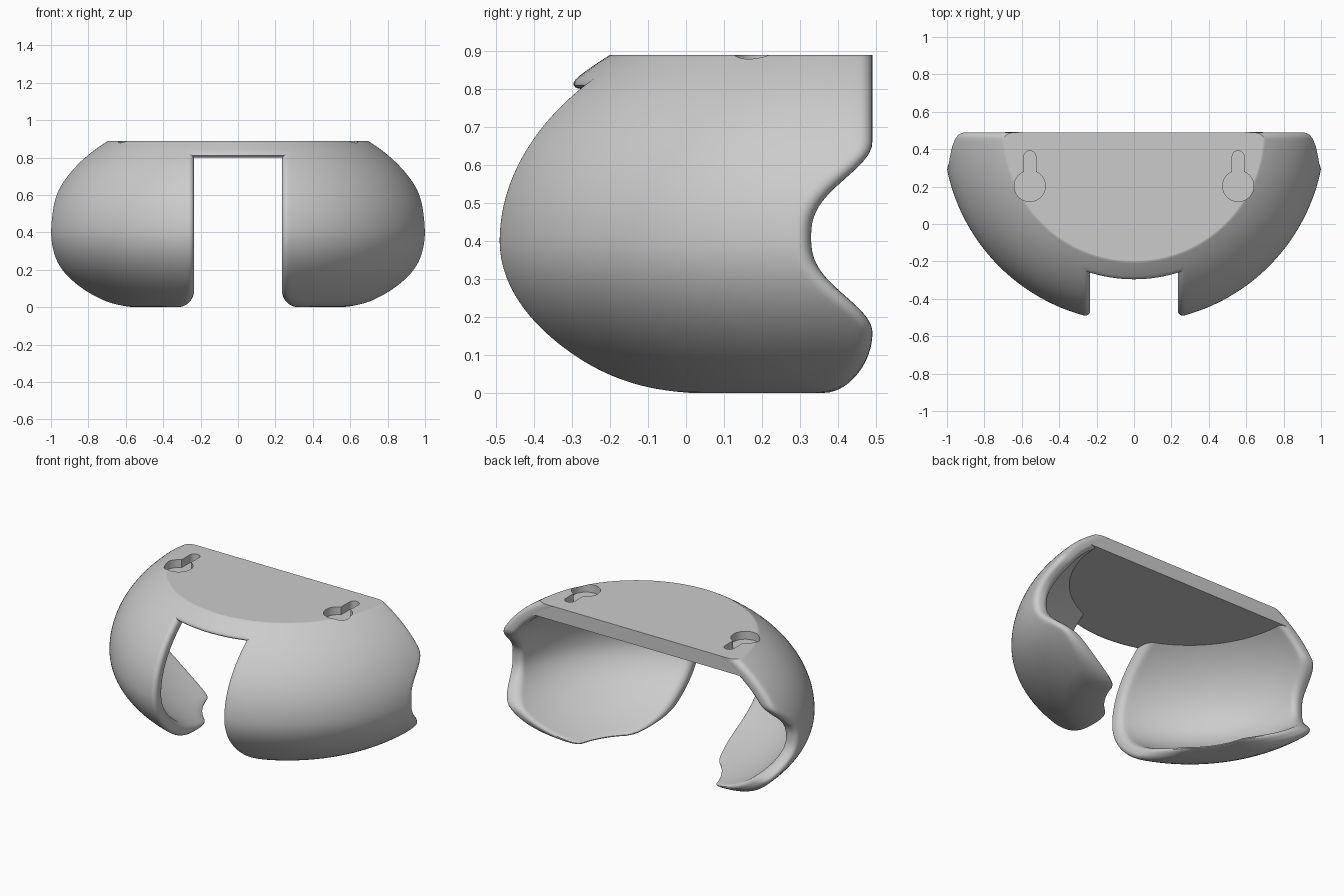
import bpy, bmesh, math
from math import sin, cos, pi, sqrt, asin, radians

cube = bpy.data.objects.get("Cube")
if cube:
    bpy.data.objects.remove(cube, do_unlink=True)

CY = 0.495                    # dome axis
TOP, MID, LINTEL = 0.89, 0.40, 0.80
WIDE, UP, DOWN = 1.02, 0.669, 0.519
GAP, CORNER = 0.235, 0.09     # half width of the front opening
BACK, THICK, ROUND = 0.49, 0.085, 0.034

grey = bpy.data.materials.new("plain_grey")
grey.use_nodes = True
grey.diffuse_color = (0.6, 0.6, 0.6, 1)
grey.node_tree.nodes["Principled BSDF"].inputs["Base Color"].default_value = (0.6, 0.6, 0.6, 1)


def radius(z):
    b = UP if z > MID else DOWN
    return WIDE * sqrt(1 - ((z - MID) / b) ** 2)


def wall_radius(z, depth):
    """Radius at a given depth under the dome skin, measured along its normal."""
    b = UP if z > MID else DOWN
    r = radius(z)
    slope = ((z - MID) / b ** 2) / (r / WIDE ** 2)
    return r - depth * sqrt(1 + slope * slope)


def front_edge(z, e):
    if z >= CORNER:
        return GAP + e
    return GAP + CORNER - sqrt(max(0, (CORNER - e) ** 2 - (CORNER - z) ** 2))


def back_curve(z):
    t = min(1, abs(z - 0.41) / 0.25)
    return 0.32 + (BACK - 0.32) * sin(pi / 2 * t ** 1.3) ** 2


def back_edge(z, e):
    if z < 0.16:              # rounded lower corner
        k = (0.16 - z) / (0.16 - e)
        return 0.32 + (0.17 - e) * sqrt(max(0, 1 - k * k))
    slope = (back_curve(z + 0.002) - back_curve(z - 0.002)) / 0.004
    return back_curve(z) - e * sqrt(1 + slope * slope)


LOW, HIGH, MIDDLE, SIDE = 64, 8, 8, 48


def wall_point(i, j, e, depth):
    if i <= LOW:
        z = e + LINTEL * (i / LOW) ** 1.4
    else:
        z = LINTEL + e + (TOP - LINTEL - e) * (i - LOW) / HIGH
    r, skin = wall_radius(z, depth), radius(z)
    a = asin(front_edge(z, e) / r)
    if j < MIDDLE:
        phi = a * j / MIDDLE
    else:
        end = pi / 2 - asin((CY - back_edge(z, e)) / skin)
        phi = a + (end - a) * (j - MIDDLE) / SIDE
    return (r * sin(phi), CY - r * cos(phi), z)


def finish(name, bm):
    bmesh.ops.recalc_face_normals(bm, faces=bm.faces)
    mesh = bpy.data.meshes.new(name)
    bm.to_mesh(mesh)
    bm.free()
    mesh.materials.append(grey)
    obj = bpy.data.objects.new(name, mesh)
    bpy.context.collection.objects.link(obj)
    return obj


def apply(obj, kind, **settings):
    mod = obj.modifiers.new(kind.lower(), kind)
    for key, value in settings.items():
        setattr(mod, key, value)
    bpy.context.view_layer.objects.active = obj
    bpy.ops.object.modifier_apply(modifier=mod.name)


# Curved wall: outer skin, rounded rim and inner skin share one grid
bm = bmesh.new()
cells = [(i, j) for i in range(LOW + HIGH) for j in range(MIDDLE + SIDE)
         if j >= MIDDLE or i >= LOW]
edges = {}
for i, j in cells:
    loop = [(i, j), (i, j + 1), (i + 1, j + 1), (i + 1, j)]
    for a, b in zip(loop, loop[1:] + loop[:1]):
        edges.setdefault(frozenset((a, b)), []).append((a, b))
rim = [uses[0] for uses in edges.values() if len(uses) == 1]
rim = [(a, b) for a, b in rim if a[1] or b[1]]

STEPS = 6
arc = [(ROUND * (1 - sin(k * pi / 2 / STEPS)), ROUND * (1 - cos(k * pi / 2 / STEPS)))
       for k in range(STEPS + 1)]
layers = arc + [(e, THICK - d) for e, d in reversed(arc)]
cache = {}


def vert(key, k):
    if (key, k) not in cache:
        cache[key, k] = bm.verts.new(wall_point(*key, *layers[k]))
    return cache[key, k]


last = len(layers) - 1
for i, j in cells:
    loop = [(i, j), (i, j + 1), (i + 1, j + 1), (i + 1, j)]
    bm.faces.new([vert(p, 0) for p in loop])
    bm.faces.new([vert(p, last) for p in reversed(loop)])
for a, b in rim:
    for k in range(last):
        bm.faces.new([vert(b, k), vert(a, k), vert(a, k + 1), vert(b, k + 1)])
wall = finish("curved_wall", bm)
apply(wall, "MIRROR", use_axis=(True, False, False), merge_threshold=0.0001)

# Flat top plate, tapered so its edge stays inside the wall
bm = bmesh.new()
rings = []
for z, depth in ((LINTEL, 0.045), (TOP, 0.04)):
    r = wall_radius(z, depth)
    first = asin((CY - BACK) / r)
    angles = [first + (pi - 2 * first) * k / 96 for k in range(97)]
    rings.append([bm.verts.new((r * cos(t), CY - r * sin(t), z)) for t in angles])
low, high = rings
bm.faces.new(low)
bm.faces.new(high)
for k in range(len(low)):
    n = (k + 1) % len(low)
    bm.faces.new([low[k], low[n], high[n], high[k]])
plate = finish("top_plate", bm)


# Keyhole hanging slots
def keyhole(x):
    bm = bmesh.new()
    big, small, cy, tip = 0.083, 0.032, 0.203, 0.36
    start = asin(small / big)
    outline = [(big * sin(t), cy + big * cos(t)) for t in
               (start + (2 * pi - 2 * start) * k / 40 for k in range(41))]
    outline += [(-small * cos(pi * k / 12), tip + small * sin(pi * k / 12)) for k in range(13)]
    face = bm.faces.new([bm.verts.new((x + px, py, 0.84)) for px, py in outline])
    grown = bmesh.ops.extrude_face_region(bm, geom=[face])["geom"]
    bmesh.ops.translate(bm, vec=(0, 0, 0.1),
                        verts=[v for v in grown if isinstance(v, bmesh.types.BMVert)])
    return finish("keyhole_cutter", bm)


for x in (-0.557, 0.557):
    cutter = keyhole(x)
    cutter.hide_render = True
    for part in (wall, plate):
        apply(part, "BOOLEAN", operation="DIFFERENCE", solver="EXACT", object=cutter)
    bpy.data.objects.remove(cutter, do_unlink=True)

for part in (wall, plate):
    bpy.ops.object.select_all(action="DESELECT")
    part.select_set(True)
    bpy.context.view_layer.objects.active = part
    bpy.ops.object.shade_smooth_by_angle(angle=radians(32))
